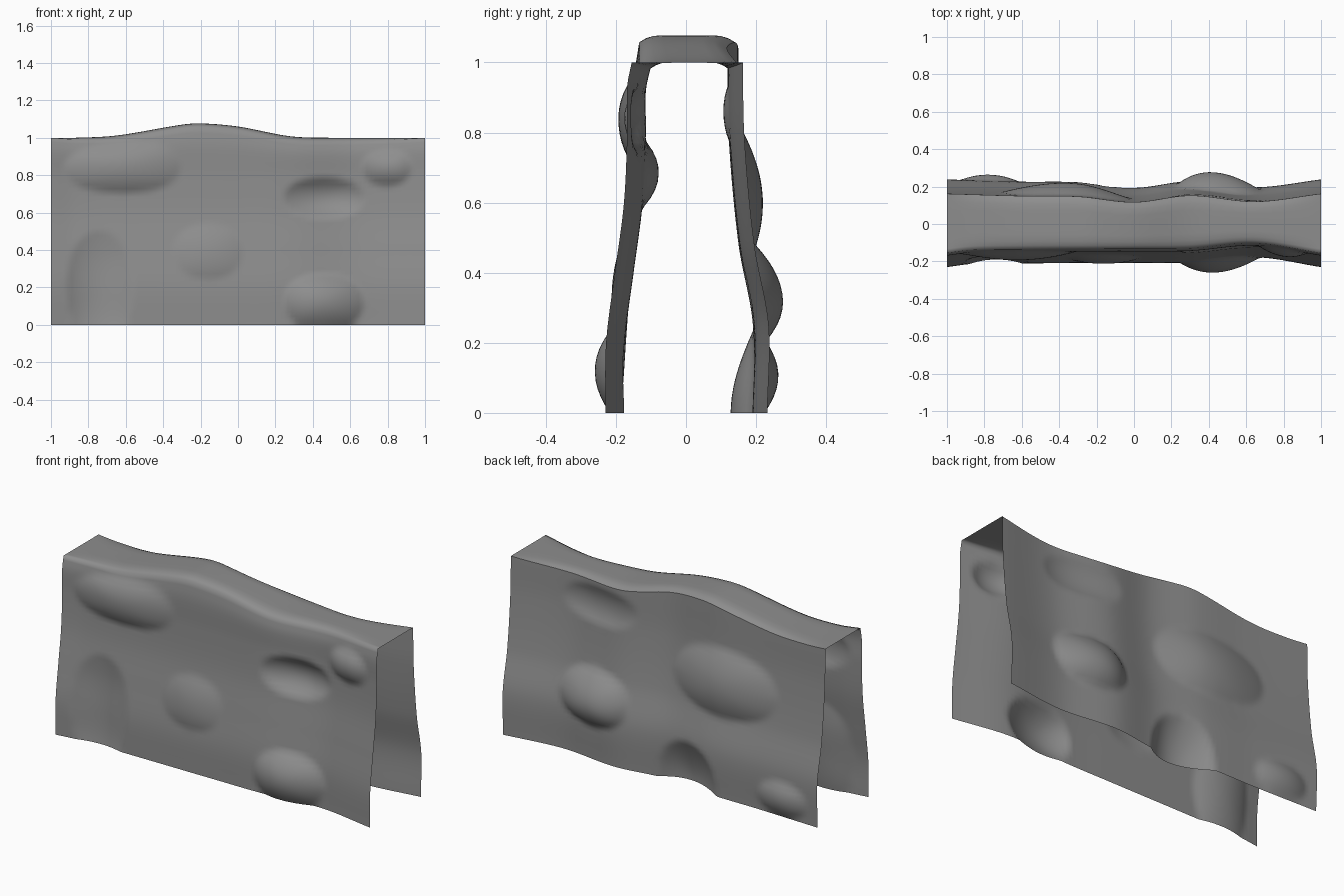
import bpy

if "Cube" in bpy.data.objects:
    bpy.data.objects.remove(bpy.data.objects["Cube"])


def curve(pts, t):
    """Smooth curve through (t, value) points."""
    n = len(pts)

    def slope(i):
        a, b = pts[max(i - 1, 0)], pts[min(i + 1, n - 1)]
        return (b[1] - a[1]) / (b[0] - a[0])

    for i in range(n - 1):
        (t0, v0), (t1, v1) = pts[i], pts[i + 1]
        if t <= t1 or i == n - 2:
            h = t1 - t0
            s = min(max((t - t0) / h, 0), 1)
            return (v0 * (1 + 2 * s) * (1 - s) ** 2 + slope(i) * h * s * (1 - s) ** 2
                    + v1 * s * s * (3 - 2 * s) + slope(i + 1) * h * s * s * (s - 1))


# half thickness by height, waviness by length
FRONT_PROFILE = [(0, .23), (.2, .228), (.4, .203), (.6, .177), (.8, .168), (.93, .168), (1, .155)]
BACK_PROFILE = [(0, .232), (.25, .236), (.48, .195), (.78, .167), (1, .162)]
FRONT_WAVE = [(-1, 0), (-.87, -.016), (-.6, -.02), (0, -.022), (.3, -.025), (.65, -.053), (1, 0)]
BACK_WAVE = [(-1, 0), (-.6, -.012), (-.3, -.015), (0, -.045), (.3, -.01), (.65, -.042), (1, 0)]
CREST = [(-1, 1), (-.87, 1), (-.65, 1.012), (-.3, 1.07), (-.2, 1.077), (0, 1.06),
         (.28, 1.008), (.5, 1), (1, 1)]

# bulging stones and dents: centre x, z, half width, half height, bulge
FRONT_STONES = [(-.62, .835, .32, .135, .045), (.795, .84, .135, .1, .042),
                (.46, .68, .22, .11, -.05), (.46, .12, .22, .155, .068),
                (-.16, .39, .19, .15, .025), (-.74, .2, .18, .31, -.037)]
BACK_STONES = [(-.36, .63, .35, .19, .052), (.45, .35, .23, .16, .073),
               (-.77, .1, .165, .1, .035), (.45, .86, .25, .115, -.025),
               (-.15, 0, .2, .26, -.07)]


def bulge(stones, x, z):
    """Domes with a chamfered-rectangle outline."""
    total = 0
    for cx, cz, a, b, amp in stones:
        u, v = abs(x - cx) / a, abs(z - cz) / b
        r = (u ** 6 + v ** 6 + ((u + v) / 1.5) ** 6) ** (1 / 6)
        total += amp * max(0, 1 - r ** 2)
    return total


def depth(profile, wave, stones, x, z):
    return curve(profile, z) + curve(wave, x) + bulge(stones, x, z)


NX, NZ = 90, 44


def section(x):
    """Cross-section: up the front, over the crest, down the back."""
    crest = curve(CREST, x)
    drop = .02 * (1 - x ** 4)
    sides = []
    for sign, data in ((-1, (FRONT_PROFILE, FRONT_WAVE, FRONT_STONES)),
                       (1, (BACK_PROFILE, BACK_WAVE, BACK_STONES))):
        pts = []
        for j in range(NZ + 1):
            v = j / NZ
            k = max(0, (v - .7) / .3)
            z = v + (crest - drop - 1) * k * k
            pts.append((x, sign * depth(*data, x, v), z))
        sides.append(pts)
    front, back = sides
    yf, yb = front[-1][1], back[-1][1]
    top = []
    for s in (.07, .15, .28, .42, .58, .72, .85, .93):
        e = min(1, min(s, 1 - s) / .2)
        top.append((x, yf + (yb - yf) * s, crest - drop * (1 - e) ** 2))
    return front + top + back[::-1]


# open wall shell
verts = []
for i in range(NX + 1):
    row = section(-1 + 2 * i / NX)
    verts += row
m = len(row)
faces = [(i * m + j, (i + 1) * m + j, (i + 1) * m + j + 1, i * m + j + 1)
         for i in range(NX) for j in range(m - 1)]
mesh = bpy.data.meshes.new("stone_wall")
mesh.from_pydata(verts, [], faces)
wall = bpy.data.objects.new("stone_wall", mesh)
bpy.context.collection.objects.link(wall)

# soft shading with one hard edge along the back of the crest
mesh.shade_smooth()
crease = m - 1 - NZ
for e in mesh.edges:
    if all(v % m == crease for v in e.vertices):
        e.use_edge_sharp = True

# dark grey stone
stone = bpy.data.materials.new("dark_stone")
stone.diffuse_color = (.27, .27, .27, 1)
stone.use_nodes = True
stone.node_tree.nodes["Principled BSDF"].inputs["Base Color"].default_value = stone.diffuse_color
mesh.materials.append(stone)
